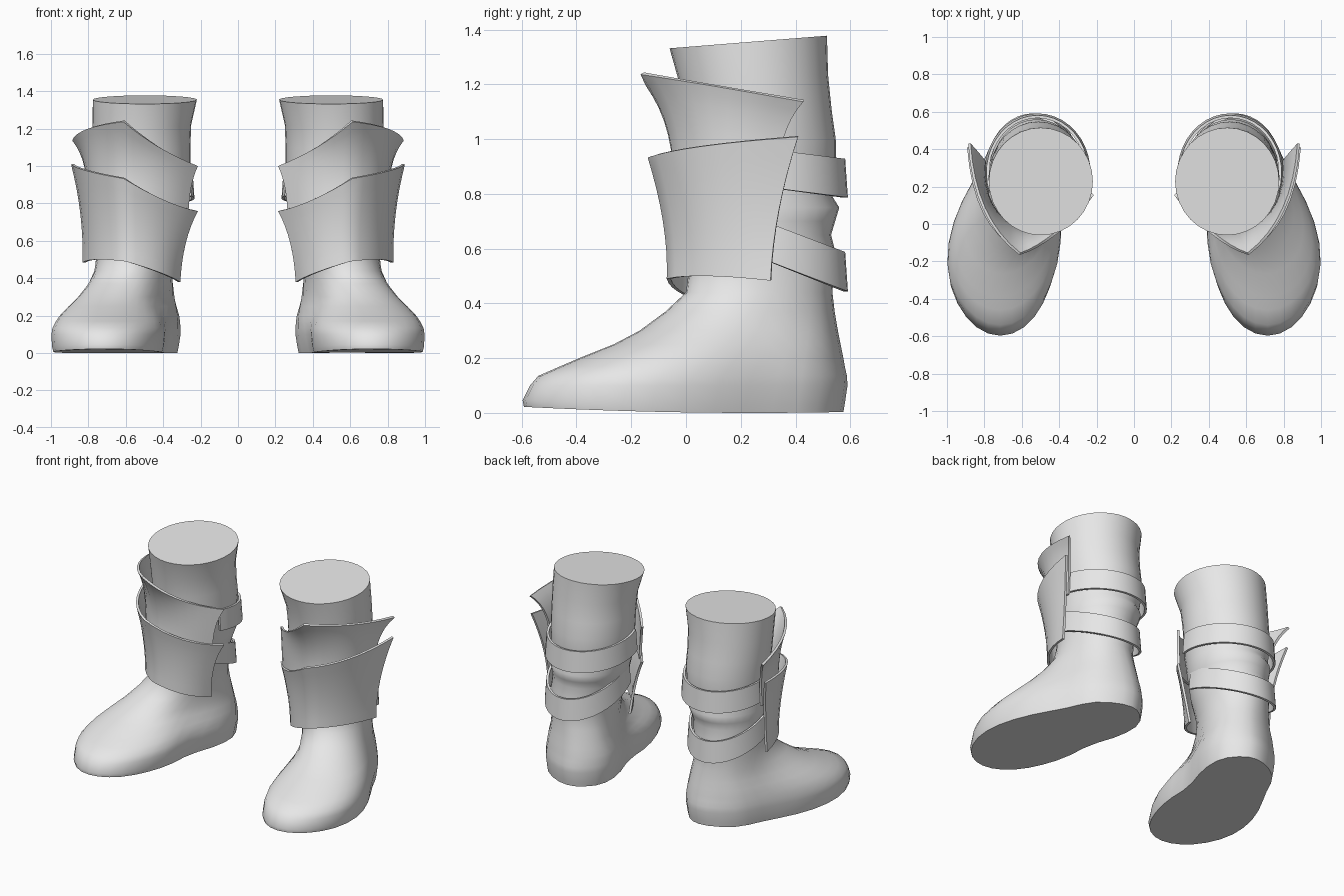
import bpy
import bmesh
import math

if "Cube" in bpy.data.objects:
    bpy.data.objects.remove(bpy.data.objects["Cube"], do_unlink=True)

grey = bpy.data.materials.new("plain_grey")
grey.use_nodes = True
grey.diffuse_color = (0.8, 0.8, 0.8, 1)
grey.node_tree.nodes["Principled BSDF"].inputs["Base Color"].default_value = (0.8, 0.8, 0.8, 1)


def finish(name, bm, thickness=0.0):
    """Turn a bmesh into a shaded object, optionally thickened."""
    bmesh.ops.recalc_face_normals(bm, faces=bm.faces)
    mesh = bpy.data.meshes.new(name)
    bm.to_mesh(mesh)
    bm.free()
    mesh.materials.append(grey)
    obj = bpy.data.objects.new(name, mesh)
    bpy.context.collection.objects.link(obj)
    bpy.ops.object.select_all(action='DESELECT')
    obj.select_set(True)
    bpy.context.view_layer.objects.active = obj
    if thickness:
        mod = obj.modifiers.new("thickness", 'SOLIDIFY')
        mod.thickness = thickness
        mod.offset = 0
        bpy.ops.object.modifier_apply(modifier=mod.name)
    bpy.ops.object.shade_smooth_by_angle(angle=math.radians(60))
    return obj


def grid(bm, rows, closed=False):
    """Skin rows of points with quads."""
    verts = [[bm.verts.new(p) for p in row] for row in rows]
    count = len(rows[0])
    for low, high in zip(verts, verts[1:]):
        for i in range(count if closed else count - 1):
            j = (i + 1) % count
            bm.faces.new((low[i], low[j], high[j], high[i]))
    return verts


def through(a, b, c, t):
    """Smooth curve through three points, t from 0 to 1."""
    wa, wb, wc = (1 - t) * (1 - 2 * t), 4 * t * (1 - t), t * (2 * t - 1)
    return tuple(wa * p + wb * q + wc * r for p, q, r in zip(a, b, c))


# Boot slices: height, front y, back y, half width, centre x, bend of the foot
SLICES = [
    (0, -.592, .575, .295, .5, 1),
    (.03, -.597, .58, .302, .5, 1),
    (.1, -.57, .59, .308, .5, 1),
    (.135, -.54, .588, .305, .5, 1),
    (.17, -.46, .58, .295, .5, 1),
    (.2, -.39, .575, .283, .5, 1),
    (.25, -.265, .565, .258, .505, .95),
    (.3, -.17, .555, .235, .508, .85),
    (.37, -.075, .543, .217, .52, .6),
    (.44, 0, .535, .208, .535, .3),
    (.52, .01, .54, .21, .54, .1),
    (.59, .01, .545, .22, .537, 0),
    (.65, .01, .53, .225, .532, 0),
    (.7, .01, .545, .232, .526, 0),
    (.75, .01, .56, .242, .52, 0),
    (.79, .01, .535, .24, .517, 0),
    (.86, 0, .548, .247, .514, 0),
    (1, 0, .547, .258, .512, 0),
    (1.1, -.01, .532, .26, .515, 0),
    (1.22, -.025, .519, .264, .514, 0),
    (1.355, -.06, .515, .278, .498, 0),
]


def boot(side, label):
    rows = []
    for z, front, back, width, centre, bend in SLICES:
        row = []
        for i in range(32):
            a = math.tau * i / 32
            y = (front + back) / 2 + (back - front) / 2 * math.cos(a)
            # the foot turns outward towards the toe
            t = min(max((.45 - y) / .85, 0), 1)
            x = centre + bend * .215 * math.sin(t * math.pi / 2)
            x += width * math.sin(a) * (1 - .1 * bend * math.cos(a))
            # hollow arch on the inner side, fuller heel on the outer side
            if math.sin(a) < 0:
                x += .04 * bend * math.exp(-((y - .05) / .17) ** 2)
            else:
                x += .06 * bend * math.exp(-((y - .47) / .13) ** 2) * min(1, 2 * math.sin(a))
            # sloping top rim, and a sole that rocks up at toe and heel
            tilt = .08 * (y - .23) * max(z - 1, 0) / .355
            rock = .02 * ((y - .25) / .8) ** 2 * max(1 - z / .1, 0)
            row.append((side * x, y, z + tilt + rock))
        rows.append(row)
    bm = bmesh.new()
    verts = grid(bm, rows, closed=True)
    bm.faces.new(verts[0])
    bm.faces.new(verts[-1])
    finish(label + "_boot", bm)


# Shin plates: bottom, middle and top rows, each from inner edge over the ridge to outer edge
LOWER_PLATE = [
    [(.315, .16, .38), (.42, 0, .43), (.6, -.063, .49), (.75, .08, .5), (.825, .31, .483)],
    [(.285, .14, .59), (.42, -.012, .65), (.6, -.077, .7), (.765, .08, .72), (.835, .34, .74)],
    [(.22, .16, .76), (.4, -.03, .82), (.61, -.133, .935), (.8, .06, .975), (.885, .41, 1.01)],
]
UPPER_PLATE = [
    [(.27, .11, .75), (.42, -.01, .78), (.6, -.045, .8), (.76, .1, .8), (.8, .33, .8)],
    [(.255, .12, .89), (.42, -.02, .97), (.61, -.058, 1.03), (.77, .1, 1.03), (.815, .355, 1)],
    [(.22, .16, 1), (.42, -.05, 1.1), (.61, -.16, 1.24), (.8, .08, 1.2), (.88, .43, 1.14)],
]


def plate(side, name, guide, steps=8):
    rows = []
    for v in range(steps + 1):
        cols = [through(*column, v / steps) for column in zip(*guide)]
        inner = [through(*cols[:3], u / steps) for u in range(steps)]
        outer = [through(*cols[2:], u / steps) for u in range(steps + 1)]
        rows.append([(side * x, y, z) for x, y, z in inner + outer])
    bm = bmesh.new()
    grid(bm, rows)
    finish(name, bm, .015)


def strap(side, name, centre_x, radius_x, back_z, slope):
    """Band round the back of the shaft, rising towards the front."""
    rows = []
    for height, flare in ((-.07, .006), (.07, -.004)):
        row = []
        for i in range(25):
            a = math.radians(-20 + 220 * i / 24)
            x = centre_x + (radius_x + flare) * math.cos(a)
            y = .275 + (.303 + flare) * math.sin(a)
            row.append((side * x, y, back_z + height + slope * (.58 - y)))
        rows.append(row)
    bm = bmesh.new()
    grid(bm, rows)
    finish(name, bm, .015)


for side, label in ((1, "left"), (-1, "right")):
    boot(side, label)
    plate(side, label + "_lower_shin_plate", LOWER_PLATE)
    plate(side, label + "_upper_shin_plate", UPPER_PLATE)
    strap(side, label + "_upper_strap", .516, .27, .857, .13)
    strap(side, label + "_lower_strap", .54, .242, .515, .39)
